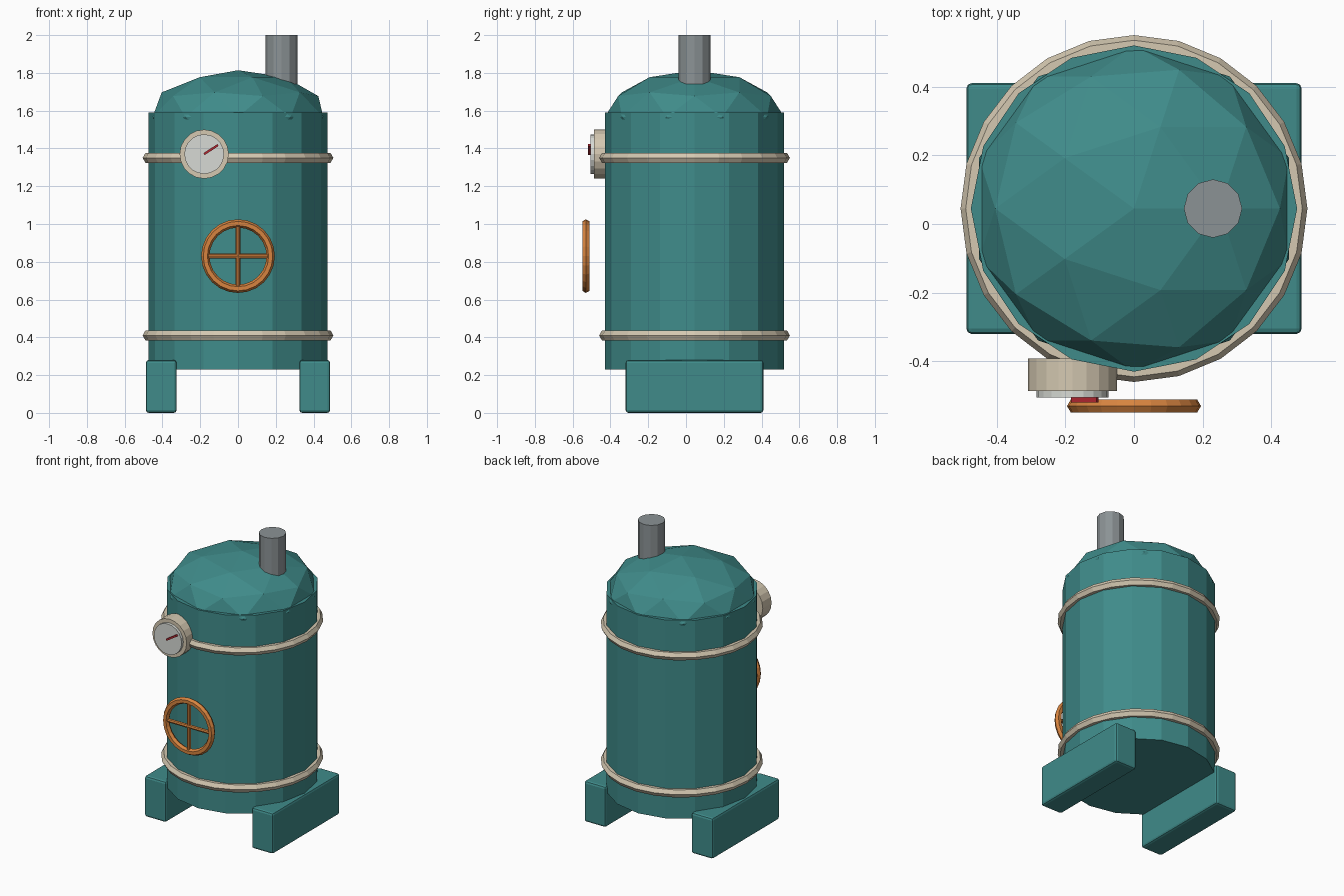
import bpy
from math import radians, pi

if "Cube" in bpy.data.objects:
    bpy.data.objects.remove(bpy.data.objects["Cube"])

CY = 0.045  # tank axis in y


def material(name, rgb):
    m = bpy.data.materials.new(name)
    m.diffuse_color = (*rgb, 1)
    m.use_nodes = True
    m.node_tree.nodes["Principled BSDF"].inputs["Base Color"].default_value = m.diffuse_color
    return m


TEAL = material("teal_paint", (0.05, 0.26, 0.255))
CREAM = material("cream_metal", (0.66, 0.58, 0.44))
ORANGE = material("orange_paint", (0.68, 0.23, 0.05))
STEEL = material("grey_steel", (0.26, 0.29, 0.30))
DIAL = material("dial_white", (0.68, 0.70, 0.66))
RED = material("needle_red", (0.45, 0.02, 0.03))


def finish(name, mat):
    ob = bpy.context.object
    ob.name = ob.data.name = name
    ob.data.materials.append(mat)
    return ob


def cylinder(name, mat, sides, r, depth, loc, rot=(0, 0, 0)):
    bpy.ops.mesh.primitive_cylinder_add(vertices=sides, radius=r, depth=depth,
                                        location=loc, rotation=rot)
    return finish(name, mat)


def torus(name, mat, sides, major, minor, loc, rot=(0, 0, 0)):
    bpy.ops.mesh.primitive_torus_add(major_segments=sides, minor_segments=6,
                                     major_radius=major, minor_radius=minor,
                                     location=loc, rotation=rot)
    return finish(name, mat)


def box(name, mat, size, loc, rot=(0, 0, 0)):
    bpy.ops.mesh.primitive_cube_add(size=1, location=loc, rotation=rot)
    ob = finish(name, mat)
    ob.scale = size
    bpy.ops.object.transform_apply(location=False, rotation=False, scale=True)
    return ob


# Tank with a flattened faceted dome
cylinder("tank", TEAL, 16, 0.475, 1.36, (0, CY, 0.91))
bpy.ops.mesh.primitive_ico_sphere_add(subdivisions=2, radius=1, location=(0, CY, 1.567))
dome = finish("dome", TEAL)
dome.scale = (0.475, 0.475, 0.247)

# Hoops around the tank
for name, z in (("lower_band", 0.41), ("upper_band", 1.35)):
    torus(name, CREAM, 24, 0.475, 0.03, (0, CY, z))

# Exhaust pipe
cylinder("exhaust_pipe", STEEL, 12, 0.085, 0.4, (0.23, CY, 1.8))

# Skid feet
for name, side in (("left_foot", -1), ("right_foot", 1)):
    foot = box(name, TEAL, (0.163, 0.73, 0.28), (side * 0.4065, CY, 0.14))
    bevel = foot.modifiers.new("bevel", 'BEVEL')
    bevel.width = 0.015
    bevel.segments = 2

# Pressure gauge: housing, dial and needle
FACE = (pi / 2, 0, 0)
cylinder("gauge_housing", CREAM, 20, 0.13, 0.095, (-0.179, -0.4385, 1.37), FACE)
cylinder("gauge_dial", DIAL, 20, 0.105, 0.03, (-0.179, -0.49, 1.37), FACE)
box("gauge_needle", RED, (0.088, 0.016, 0.012), (-0.143, -0.512, 1.394), (0, radians(-33), 0))

# Valve wheel with crossed spokes
HUB = (0, -0.53, 0.83)
torus("valve_wheel_rim", ORANGE, 24, 0.173, 0.022, HUB, FACE)
cylinder("valve_spoke_vertical", ORANGE, 8, 0.013, 0.345, HUB)
cylinder("valve_spoke_horizontal", ORANGE, 8, 0.013, 0.345, HUB, (0, pi / 2, 0))
